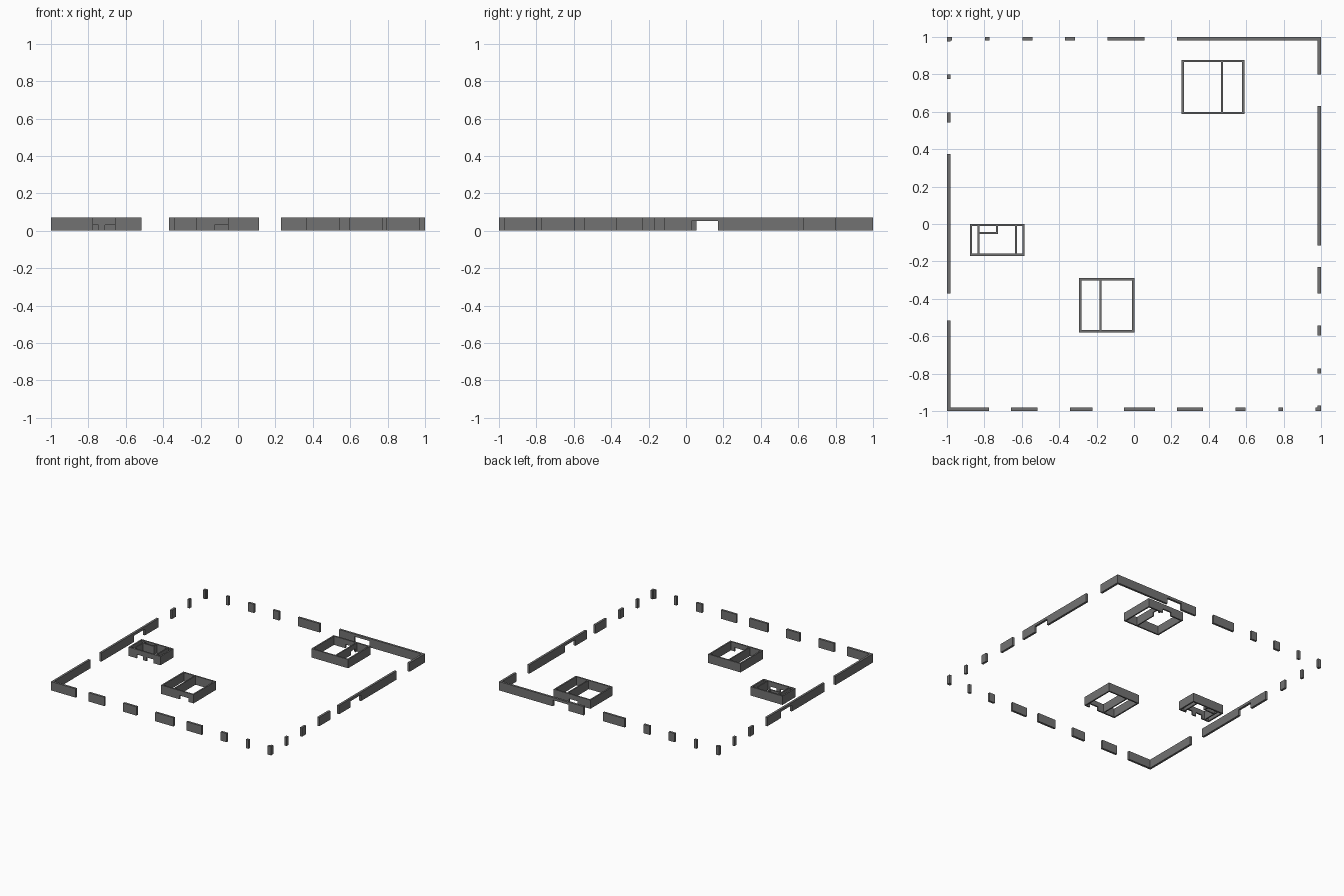
import bpy, bmesh

if "Cube" in bpy.data.objects:
    bpy.data.objects.remove(bpy.data.objects["Cube"])

H = 0.072        # wall height
T = 0.018        # outer wall thickness
W = 0.012        # house wall thickness

grey = bpy.data.materials.new('dark_grey')
grey.diffuse_color = (0.17, 0.17, 0.17, 1)
grey.use_nodes = True
grey.node_tree.nodes["Principled BSDF"].inputs["Base Color"].default_value = grey.diffuse_color


def add_box(bm, x0, x1, y0, y1, z0=0.0, z1=H):
    ret = bmesh.ops.create_cube(bm, size=1)
    for v in ret['verts']:
        v.co = (x1 if v.co.x > 0 else x0,
                y1 if v.co.y > 0 else y0,
                z1 if v.co.z > 0 else z0)


def finish(name, bm):
    mesh = bpy.data.meshes.new(name)
    bm.to_mesh(mesh)
    bm.free()
    mesh.materials.append(grey)
    ob = bpy.data.objects.new(name, mesh)
    bpy.context.collection.objects.link(ob)
    return ob


def add_wall(bm, axis, a, b, c, thick, door=None, door_h=0.031):
    """Wall along axis from a to b, starting at c across; door = (start, end)."""
    def piece(s, e, z0=0.0):
        if axis == 'x':
            add_box(bm, s, e, c, c + thick, z0)
        else:
            add_box(bm, c, c + thick, s, e, z0)
    if door:
        piece(a, door[0])
        piece(door[0], door[1], door_h)
        piece(door[1], b)
    else:
        piece(a, b)


# broken perimeter walls: runs along each side, plus an optional gate
sides = {
    'front_wall': ('x', -1, [(-1, -.775), (-.657, -.515), (-.343, -.223), (-.053, .113),
                             (.23, .37), (.543, .597), (.773, .797), (.97, 1)], None),
    'back_wall': ('x', 1 - T, [(-1, -.972), (-.797, -.773), (-.597, -.543), (-.37, -.315),
                               (-.142, .055), (.23, 1)], (.37, .51)),
    'left_wall': ('y', -1, [(-1 + T, -.515), (-.372, .373), (.543, .597), (.775, .8),
                            (.975, 1 - T)], (.055, .195)),
    'right_wall': ('y', 1 - T, [(-1 + T, -.97), (-.798, -.773), (-.597, -.543), (-.372, -.23),
                                (-.115, .63), (.8, 1 - T)], (.03, .17)),
}
for name, (axis, c, runs, gate) in sides.items():
    bm = bmesh.new()
    for a, b in runs:
        inside = gate and a < gate[0] and b > gate[1]
        add_wall(bm, axis, a, b, c, T, gate if inside else None, 0.051)
    finish(name, bm)


def house(name, x0, x1, y0, y1, front=None, back=None, partitions=()):
    bm = bmesh.new()
    # front wall may carry two doors, split halfway between them
    doors = front or [None]
    cuts = [x0] + [(p[1] + q[0]) / 2 for p, q in zip(doors, doors[1:])] + [x1]
    for d, a, b in zip(doors, cuts, cuts[1:]):
        add_wall(bm, 'x', a, b, y0, W, d)
    add_wall(bm, 'x', x0, x1, y1 - W, W, back)
    add_wall(bm, 'y', y0 + W, y1 - W, x0, W)
    add_wall(bm, 'y', y0 + W, y1 - W, x1 - W, W)
    for axis, a, b, c, door in partitions:
        add_wall(bm, axis, a, b, c, 0.01, door)
    finish(name, bm)


house('large_house', .255, .59, .587, .877, back=(.37, .45),
      partitions=[('y', .599, .865, .465, (.79, .85))])
house('middle_house', -.293, .002, -.58, -.29, front=[(-.125, -.045)],
      partitions=[('y', -.568, -.302, -.185, None)])
house('small_house', -.877, -.585, -.171, 0, front=[(-.80, -.745), (-.71, -.65)],
      partitions=[('y', -.159, -.012, -.837, None),
                  ('y', -.159, -.012, -.635, None),
                  ('x', -.827, -.727, -.053, None),
                  ('y', -.043, -.012, -.737, None)])
